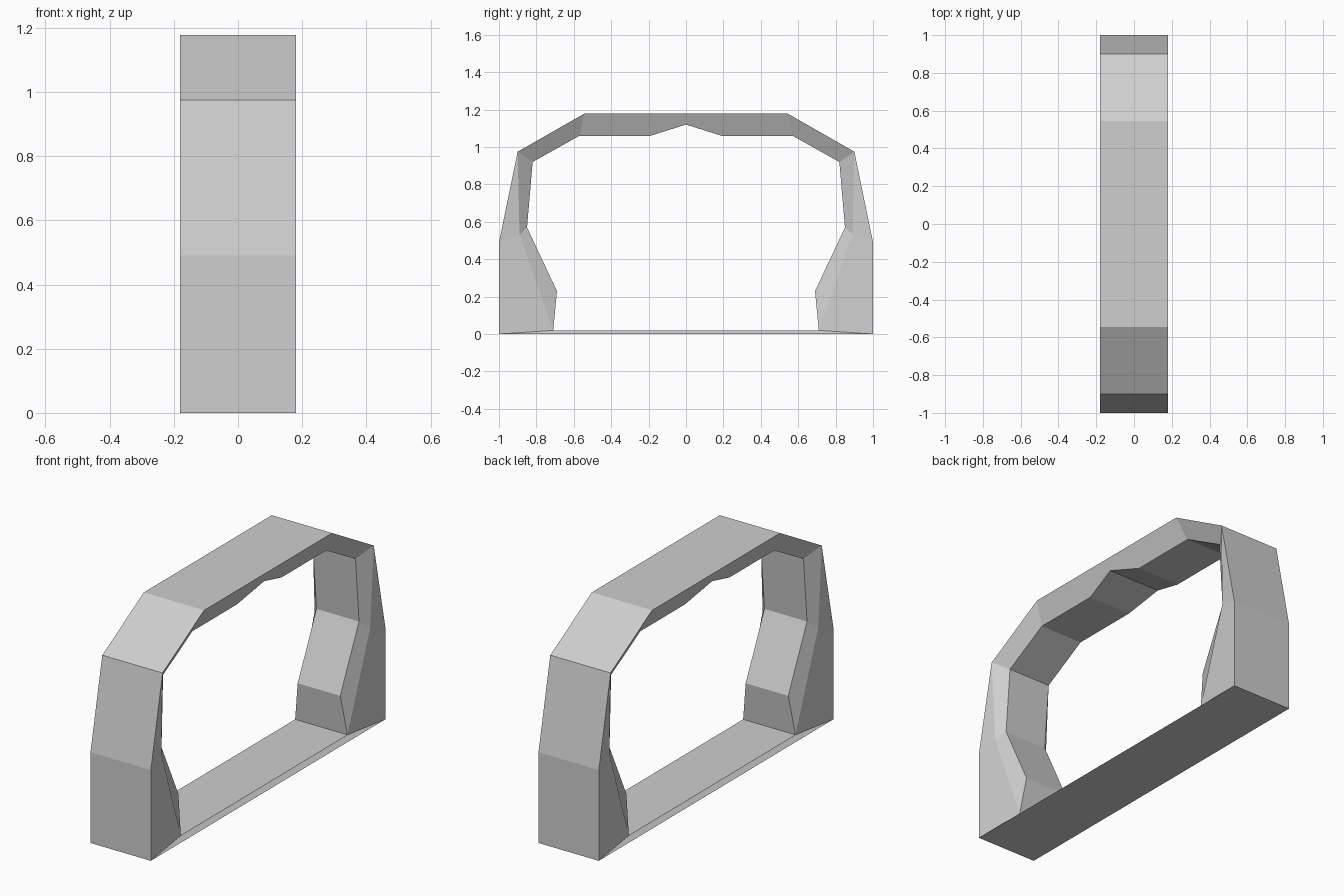
import bpy
import bmesh

cube = bpy.data.objects.get("Cube")
if cube:
    bpy.data.objects.remove(cube, do_unlink=True)

grey = bpy.data.materials.new("plain grey")
grey.use_nodes = True
grey.diffuse_color = (0.62, 0.62, 0.62, 1)
bsdf = next(n for n in grey.node_tree.nodes if n.type == 'BSDF_PRINCIPLED')
bsdf.inputs["Base Color"].default_value = grey.diffuse_color

# Quarter profiles (half width, y, z), from the sill up to the top centre
W, N, S = 0.18, 0.127, 0.156
outer = [(W, 0, 0), (W, 1, 0), (W, 1, 0.49), (W, 0.9, 0.975),
         (W, 0.545, 1.178), (W, 0, 1.178)]
inner = [(S, 0, 0.02), (S, 0.71, 0.02), (N, 0.69, 0.23), (N, 0.85, 0.57),
         (N, 0.82, 0.92), (N, 0.57, 1.06), (N, 0.19, 1.06), (S, 0, 1.12)]
knee = (0.166, 0.89, 0.53)


def flat(p):
    return (0, p[1], p[2])


# Bevelled side faces: sill, post, shoulder, beam
faces = [
    [outer[0], outer[1], inner[1], inner[0]],
    [outer[1], outer[2], knee, inner[1]],
    [inner[1], knee, inner[3], inner[2]],
    [outer[2], outer[3], knee],
    [knee, outer[3], inner[4], inner[3]],
    [outer[3], outer[4], inner[5], inner[4]],
    [outer[4], outer[5], inner[7], inner[6], inner[5]],
]
# Bands across the width, outside and inside the opening
for ring in (outer, inner):
    for a, b in zip(ring, ring[1:]):
        faces.append([a, b, flat(b), flat(a)])

# Repeat the quarter on all four sides and weld
bm = bmesh.new()
for sx in (1, -1):
    for sy in (1, -1):
        for face in faces:
            bm.faces.new([bm.verts.new((sx * x, sy * y, z)) for x, y, z in face])
bmesh.ops.remove_doubles(bm, verts=bm.verts, dist=0.0005)
bmesh.ops.recalc_face_normals(bm, faces=bm.faces)

mesh = bpy.data.meshes.new("arch_frame")
bm.to_mesh(mesh)
bm.free()
mesh.materials.append(grey)
frame = bpy.data.objects.new("arch_frame", mesh)
bpy.context.collection.objects.link(frame)
